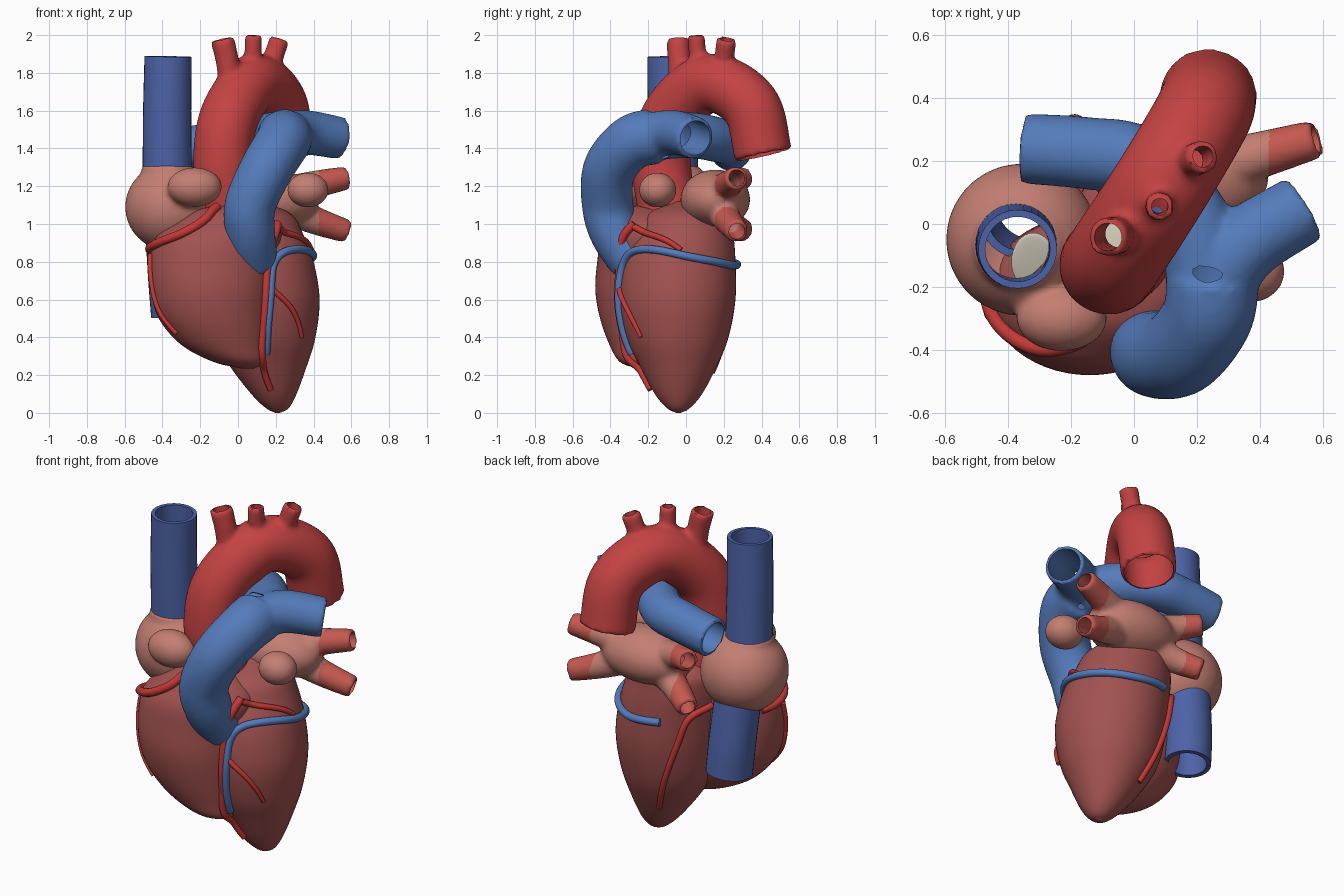
import bpy, bmesh, math
from mathutils import Vector, Matrix
from mathutils.bvhtree import BVHTree

if "Cube" in bpy.data.objects:
    bpy.data.objects.remove(bpy.data.objects["Cube"])


def material(name, r, g, b):
    m = bpy.data.materials.new(name)
    m.diffuse_color = (r, g, b, 1)
    m.use_nodes = True
    m.node_tree.nodes["Principled BSDF"].inputs["Base Color"].default_value = m.diffuse_color
    return m


MUSCLE = material("muscle", .36, .085, .08)
ATRIUM = material("atrium", .55, .21, .17)
ARTERY = material("artery", .55, .055, .055)
VEIN_RED = material("pulmonary_vein", .56, .10, .08)
BLUE = material("pulmonary_blue", .09, .20, .50)
CAVA = material("cava_blue", .075, .125, .39)
CORONARY = material("coronary_red", .55, .04, .035)
CREAM = material("valve_cream", .75, .70, .58)


def spline(pts, n=8):
    """Catmull-Rom samples through points of any dimension."""
    p = [Vector(q) for q in pts]
    p = [p[0] * 2 - p[1]] + p + [p[-1] * 2 - p[-2]]
    out = []
    for i in range(1, len(p) - 2):
        a, b, c, d = p[i - 1:i + 3]
        for k in range(n):
            t = k / n
            out.append((b * 2 + (c - a) * t + (a * 2 - b * 5 + c * 4 - d) * t * t
                        + (b * 3 - a - c * 3 + d) * t ** 3) * .5)
    return out + [p[-2]]


def skin(bm, rings, cap=True):
    vs = [[bm.verts.new(v) for v in r] for r in rings]
    n = len(vs[0])
    pairs = list(zip(vs, vs[1:]))
    if not cap:
        pairs.append((vs[-1], vs[0]))
    for a, b in pairs:
        for i in range(n):
            bm.faces.new((a[i], a[(i + 1) % n], b[(i + 1) % n], b[i]))
    if cap:
        bm.faces.new(vs[0][::-1])
        bm.faces.new(vs[-1])


def rings(path, r0, r1, n):
    out, side = [], None
    for i, p in enumerate(path):
        t = (path[min(i + 1, len(path) - 1)] - path[max(i - 1, 0)]).normalized()
        side = t.orthogonal() if side is None else side - t * side.dot(t)
        side.normalize()
        up = t.cross(side)
        r = r0 + (r1 - r0) * i / (len(path) - 1)
        out.append([p + (side * math.cos(a) + up * math.sin(a)) * r
                    for a in (2 * math.pi * k / n for k in range(n))])
    return out


def add_part(bm, part, inset=0):
    """Part is a tube (points, r0, r1) or an ellipsoid (centre, radii)."""
    if len(part) == 3:
        path = spline(part[0])
        if inset:
            path.append(path[-1] + (path[-1] - path[-2]).normalized() * .06)
        skin(bm, rings(path, part[1] - inset, part[2] - inset, 28))
    else:
        s = [r - inset for r in part[1]]
        bmesh.ops.create_uvsphere(bm, u_segments=36, v_segments=20, radius=1,
                                  matrix=Matrix.Translation(part[0]) @ Matrix.Diagonal((*s, 1)))


def finish(o, mat, angle=45):
    me = o.data
    me.materials.clear()
    me.materials.append(mat)
    me.polygons.foreach_set("material_index", [0] * len(me.polygons))
    me.shade_smooth()
    me.set_sharp_from_angle(angle=math.radians(angle))


def to_object(name, bm, mat=None):
    bmesh.ops.recalc_face_normals(bm, faces=bm.faces[:])
    me = bpy.data.meshes.new(name)
    bm.to_mesh(me)
    bm.free()
    o = bpy.data.objects.new(name, me)
    bpy.context.collection.objects.link(o)
    if mat:
        finish(o, mat)
    return o


def bake(o):
    bpy.context.view_layer.update()
    me = bpy.data.meshes.new_from_object(o.evaluated_get(bpy.context.evaluated_depsgraph_get()))
    o.modifiers.clear()
    o.data = me


def blend(name, parts, inset=0):
    bm = bmesh.new()
    for p in parts:
        add_part(bm, p, inset)
    o = to_object(name, bm)
    m = o.modifiers.new("remesh", 'REMESH')
    m.mode, m.voxel_size = 'VOXEL', .015
    m = o.modifiers.new("smooth", 'SMOOTH')
    m.factor, m.iterations = .5, 5
    bake(o)
    return o


def fused(name, mat, parts, wall=0, openings=()):
    """Blend parts together, then hollow them out."""
    o = blend(name, parts)
    if wall:
        cut = blend(name + "_cutter", list(parts) + list(openings), wall)
        cut.hide_render = True
        m = o.modifiers.new("hollow", 'BOOLEAN')
        m.operation, m.object, m.solver = 'DIFFERENCE', cut, 'EXACT'
        bake(o)
        bpy.data.objects.remove(cut)
    finish(o, mat)
    return o


def pipe(name, mat, pts, r0, r1, wall=.02):
    path = spline(pts)
    bm = bmesh.new()
    skin(bm, rings(path, r0, r1, 32) + rings(path, r0 - wall, r1 - wall, 32)[::-1], cap=False)
    return to_object(name, bm, mat)


def loft(name, sections):
    bm = bmesh.new()
    skin(bm, [[(x + rx * math.cos(a), y + ry * math.sin(a), z)
               for a in (2 * math.pi * k / 56 for k in range(56))]
              for z, x, y, rx, ry in spline(sections, 6)])
    return to_object(name, bm, MUSCLE)


# Ventricles: z, centre x, centre y, radius x, radius y
left = loft("left_ventricle", [
    (0, .21, -.04, .012, .012), (.025, .208, -.04, .06, .06), (.1, .19, -.04, .12, .125),
    (.25, .16, -.04, .205, .205), (.4, .14, -.045, .27, .27), (.6, .13, -.045, .302, .307),
    (.8, .105, -.035, .295, .297), (.95, .075, -.01, .268, .26), (1.05, .06, .005, .225, .22),
    (1.12, .05, .02, .08, .08)])
right = loft("right_ventricle", [
    (.235, .05, -.22, .03, .04), (.27, .01, -.22, .14, .13), (.36, -.07, -.22, .23, .185),
    (.5, -.125, -.22, .295, .235), (.65, -.14, -.225, .32, .255), (.8, -.135, -.22, .33, .25),
    (.92, -.105, -.21, .335, .24), (1.0, -.065, -.2, .28, .2), (1.07, -.06, -.2, .17, .13),
    (1.1, -.05, -.2, .05, .05)])

# Aorta with three arch branches
fused("aorta", ARTERY, [
    ([(.0, -.07, .92), (-.05, -.1, 1.1), (-.08, -.13, 1.33), (-.045, -.08, 1.57),
      (.085, .12, 1.745), (.215, .34, 1.63), (.238, .41, 1.365)], .16, .154),
    ([(-.045, -.03, 1.7), (-.055, -.035, 1.85), (-.083, -.042, 1.98)], .058, .064),
    ([(.075, .07, 1.75), (.078, .062, 1.88), (.082, .055, 2.0)], .047, .046),
    ([(.16, .2, 1.72), (.18, .2, 1.85), (.22, .215, 1.98)], .05, .054)], .017)

# Pulmonary trunk with left and right arteries
fused("pulmonary_trunk", BLUE, [
    ([(.085, -.27, .79), (.065, -.375, .95), (.065, -.415, 1.1), (.15, -.405, 1.29),
      (.235, -.29, 1.43), (.25, -.17, 1.465)], .128, .149),
    ([(.24, -.22, 1.46), (.35, -.07, 1.485), (.54, .05, 1.455)], .125, .112),
    ([(.235, -.2, 1.46), (.18, .02, 1.47), (.02, .19, 1.44), (-.15, .225, 1.42),
      (-.35, .24, 1.39)], .125, .112)], .02)

# Right atrium and both venae cavae
svc = [(-.37, -.08, 1.887), (-.375, -.075, 1.6), (-.375, -.065, 1.29)]
ivc = [(-.33, .06, .515), (-.345, .05, .7), (-.36, .02, .95)]
pipe("superior_vena_cava", CAVA, svc, .125, .13, .022)
pipe("inferior_vena_cava", CAVA, ivc, .13, .13, .025)
fused("right_atrium", ATRIUM, [((-.355, -.05, 1.09), (.243, .243, .235)),
                               ((-.23, -.30, 1.195), (.145, .105, .105)),
                               ([(-.37, -.065, 1.2), (-.375, -.068, 1.26), (-.375, -.068, 1.31)],
                                .145, .134)], .03,
      [(svc, .13, .135), (ivc, .135, .135)])

# Left atrium blended into four pulmonary veins
veins = []
for x0, x1, y1 in ((.26, .58, .27), (.04, -.225, .305)):
    for z0, z1 in ((1.17, 1.245), (1.08, .96)):
        veins.append(([(x0, .18, z0), ((x0 + x1) / 2, .225, z0 * .45 + z1 * .55),
                       (x1, y1, z1)], .085, .062))
atrium = fused("left_atrium", ATRIUM, [((.15, .155, 1.13), (.28, .185, .158)), *veins], .018)
atrium.data.materials.append(VEIN_RED)
for f in atrium.data.polygons:
    if not -.11 < f.center.x < .43:
        f.material_index = 1
fused("left_atrial_appendage", ATRIUM, [((.37, -.15, 1.18), (.11, .10, .093))])

# Valve leaflets
for name, c, r, tilt in (("tricuspid_leaflet", (-.32, -.12, 1.02), (.07, .1, .008), .4),
                         ("aortic_valve", (-.06, -.1, 1.15), (.13, .13, .01), .1)):
    bm = bmesh.new()
    bmesh.ops.create_uvsphere(bm, u_segments=32, v_segments=12, radius=1,
                              matrix=Matrix.Translation(c) @ Matrix.Rotation(tilt, 4, 'X')
                              @ Matrix.Diagonal((*r, 1)))
    to_object(name, bm, CREAM)

# Coronary vessels laid on the ventricle surface
bm = bmesh.new()
bm.from_mesh(left.data)
bm.from_mesh(right.data)
tree = BVHTree.FromBMesh(bm)
bm.free()


def coronary(name, mat, pts, r0, r1):
    path = []
    for p in spline(pts, 7):
        aim = Vector((.08, -.1, .55 + (p.z - .55) * .7))
        d = (p - aim).normalized()
        hit = tree.ray_cast(aim + d * 2, -d)[0]
        path.append((hit if hit else p) + d * r0 * .5)
    for _ in range(3):
        path = [path[0]] + [(a + b * 2 + c) / 4 for a, b, c in zip(path, path[1:], path[2:])] + [path[-1]]
    b = bmesh.new()
    skin(b, rings(path, r0, r1, 14))
    to_object(name, b, mat)


coronary("right_coronary_artery", CORONARY, [
    (-.11, -.3, 1.09), (-.17, -.37, 1.02), (-.3, -.4, .95), (-.42, -.33, .9),
    (-.48, -.22, .87), (-.44, -.1, .85)], .025, .022)
coronary("right_marginal_artery", CORONARY, [
    (-.47, -.26, .84), (-.45, -.29, .7), (-.41, -.31, .55), (-.33, -.34, .42)], .014, .012)
coronary("posterior_descending_artery", CORONARY, [
    (-.25, .06, .88), (-.13, .15, .82), (-.08, .18, .68), (.0, .18, .45), (.08, .13, .22)], .02, .015)
coronary("left_anterior_descending_artery", CORONARY, [
    (.23, -.3, 1.02), (.18, -.38, .87), (.16, -.4, .65), (.145, -.38, .45),
    (.13, -.34, .32), (.15, -.26, .2), (.175, -.19, .12)], .023, .016)
coronary("circumflex_artery", CORONARY, [
    (.22, -.3, 1.0), (.28, -.2, .95), (.33, -.1, .9), (.38, -.03, .86)], .018, .014)
coronary("diagonal_artery", CORONARY, [
    (.19, -.38, .66), (.26, -.31, .57), (.31, -.27, .48), (.34, -.24, .4)], .015, .011)
coronary("great_cardiac_vein", BLUE, [
    (.165, -.33, .3), (.175, -.39, .45), (.19, -.4, .65), (.205, -.38, .79), (.26, -.32, .86),
    (.34, -.2, .87), (.40, .0, .83), (.34, .17, .8), (.2, .26, .78), (.0, .24, .79)], .02, .022)
